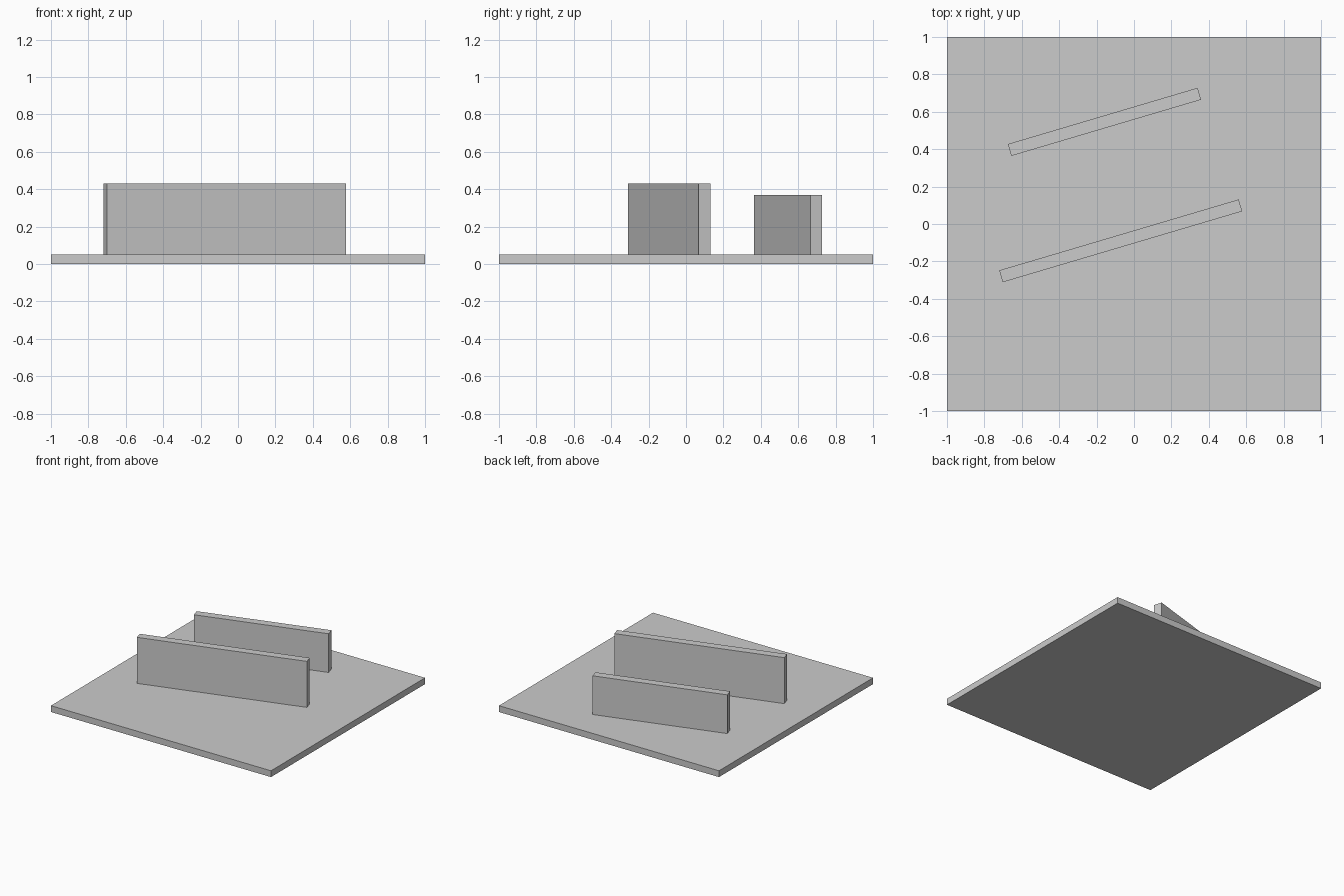
import bpy
import math

cube = bpy.data.objects.get("Cube")
if cube:
    bpy.data.objects.remove(cube, do_unlink=True)

# Single plain grey
grey = bpy.data.materials.new("plain_grey")
grey.use_nodes = True
color = (0.6, 0.6, 0.6, 1)
grey.diffuse_color = color
grey.node_tree.nodes["Principled BSDF"].inputs["Base Color"].default_value = color

BASE_TOP = 0.052
WALL_ANGLE = math.radians(16.5)
WALL_THICKNESS = 0.066


def box(name, x, y, bottom, top, length, depth, angle=0):
    bpy.ops.mesh.primitive_cube_add(
        size=1, location=(x, y, (bottom + top) / 2), rotation=(0, 0, angle))
    obj = bpy.context.object
    obj.name = name
    obj.scale = (length, depth, top - bottom)
    bpy.ops.object.transform_apply(location=False, rotation=False, scale=True)
    obj.data.materials.append(grey)
    return obj


# Square ground slab
box("base_slab", 0, 0, 0, BASE_TOP, 2, 2)

# Two parallel slanted walls
box("front_wall", -0.071, -0.09, BASE_TOP, 0.43, 1.335, WALL_THICKNESS, WALL_ANGLE)
box("back_wall", -0.158, 0.546, BASE_TOP, 0.37, 1.058, WALL_THICKNESS, WALL_ANGLE)
